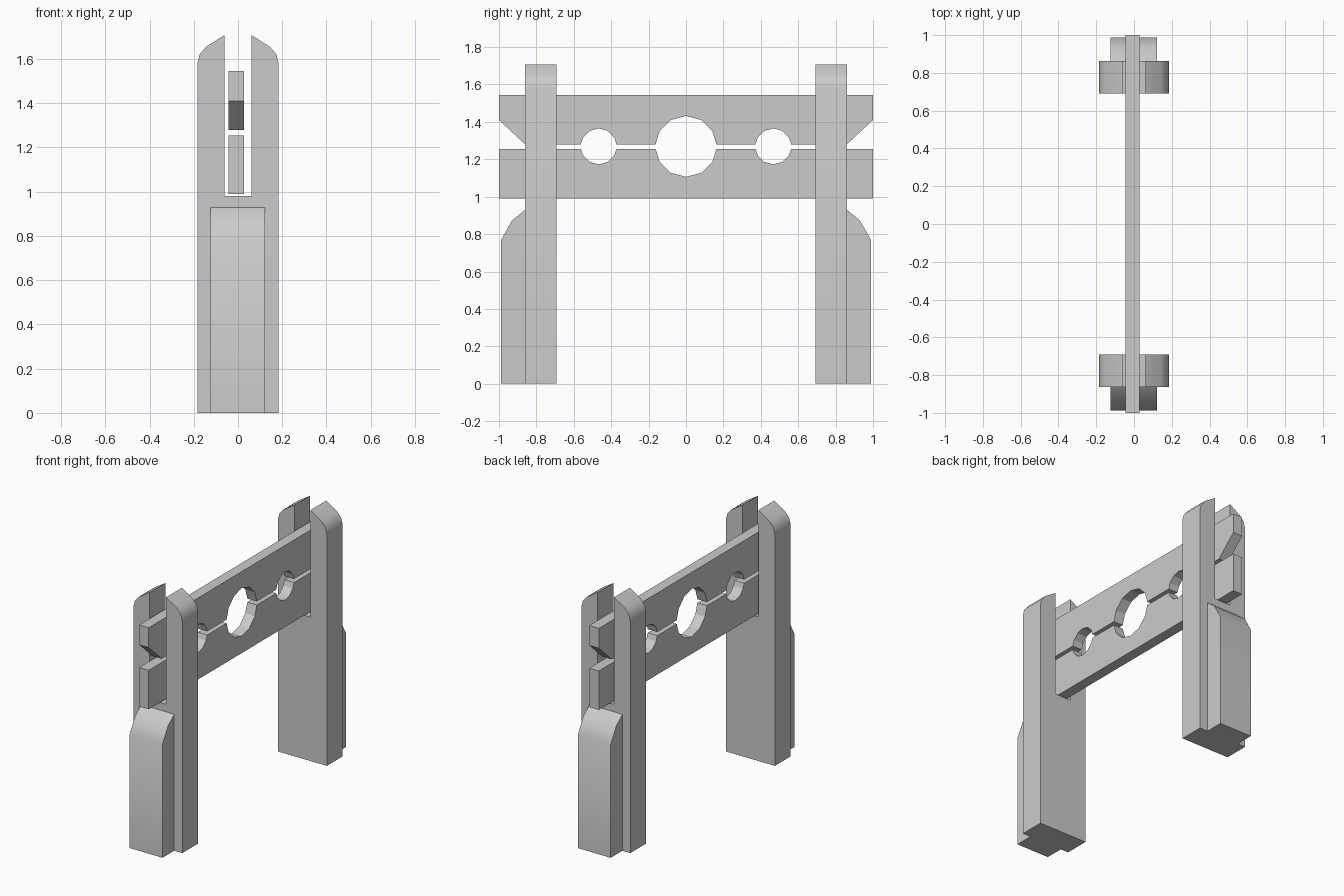
import bpy, bmesh
from math import cos, sin, radians, asin, pi

if "Cube" in bpy.data.objects:
    bpy.data.objects.remove(bpy.data.objects["Cube"])


def prism(name, profile, lo, hi, axis, smooth=False):
    """Extrude a 2D profile (u, z) along axis 'X' or 'Y' from lo to hi."""
    def place(u, z, d):
        return (d, u, z) if axis == 'X' else (u, d, z)
    bm = bmesh.new()
    face = bm.faces.new([bm.verts.new(place(u, z, lo)) for u, z in profile])
    ext = bmesh.ops.extrude_face_region(bm, geom=[face])
    moved = [v for v in ext['geom'] if isinstance(v, bmesh.types.BMVert)]
    bmesh.ops.translate(bm, verts=moved, vec=place(0, 0, hi - lo))
    bmesh.ops.recalc_face_normals(bm, faces=bm.faces)
    mesh = bpy.data.meshes.new(name)
    bm.to_mesh(mesh)
    bm.free()
    ob = bpy.data.objects.new(name, mesh)
    bpy.context.collection.objects.link(ob)
    if smooth:
        bpy.ops.object.select_all(action='DESELECT')
        ob.select_set(True)
        bpy.context.view_layer.objects.active = ob
        bpy.ops.object.shade_smooth_by_angle(angle=radians(32))
    return ob


# Neck hole and wrist holes: (y centre, radius)
HOLES = [(-0.467, 0.096), (0, 0.163), (0.467, 0.096)]
HOLE_Z = 1.269


def holed_edge(z):
    """Board edge at height z, running along +y with half of each 12-sided hole."""
    side = 1 if z > HOLE_Z else -1
    pts = []
    for y, r in HOLES:
        half = r * cos(asin((z - HOLE_Z) / r))
        pts.append((y - half, z))
        for k in range(5, 0, -1):
            a = k * pi / 6
            pts.append((y + r * cos(a), HOLE_Z + side * r * sin(a)))
        pts.append((y + half, z))
    return pts


# Boards
prism("lower_board", [(-1, 0.99), (-1, 1.255)] + holed_edge(1.255)
      + [(1, 1.255), (1, 0.99)], -0.044, 0.028, 'X')
prism("upper_board", [(-1, 1.545), (-1, 1.41), (-0.86, 1.28)] + holed_edge(1.28)
      + [(0.86, 1.28), (1, 1.41), (1, 1.545)], -0.044, 0.028, 'X')

# Forked posts with rounded shoulders, and buttresses on their outer faces
half = [(0.061, 0.98), (0.061, 1.708), (0.145, 1.655), (0.174, 1.62),
        (0.184, 1.578), (0.184, 0)]
post = half + [(-x, z) for x, z in reversed(half)]
buttress = [(0.86, 0), (0.988, 0), (0.988, 0.77), (0.93, 0.873), (0.86, 0.93)]

for side, label in ((-1, "front"), (1, "back")):
    a, b = sorted((side * 0.692, side * 0.862))
    prism(label + "_post", post, a, b, 'Y', True)
    prism(label + "_buttress", [(side * y, z) for y, z in buttress],
          -0.125, 0.123, 'X', True)
